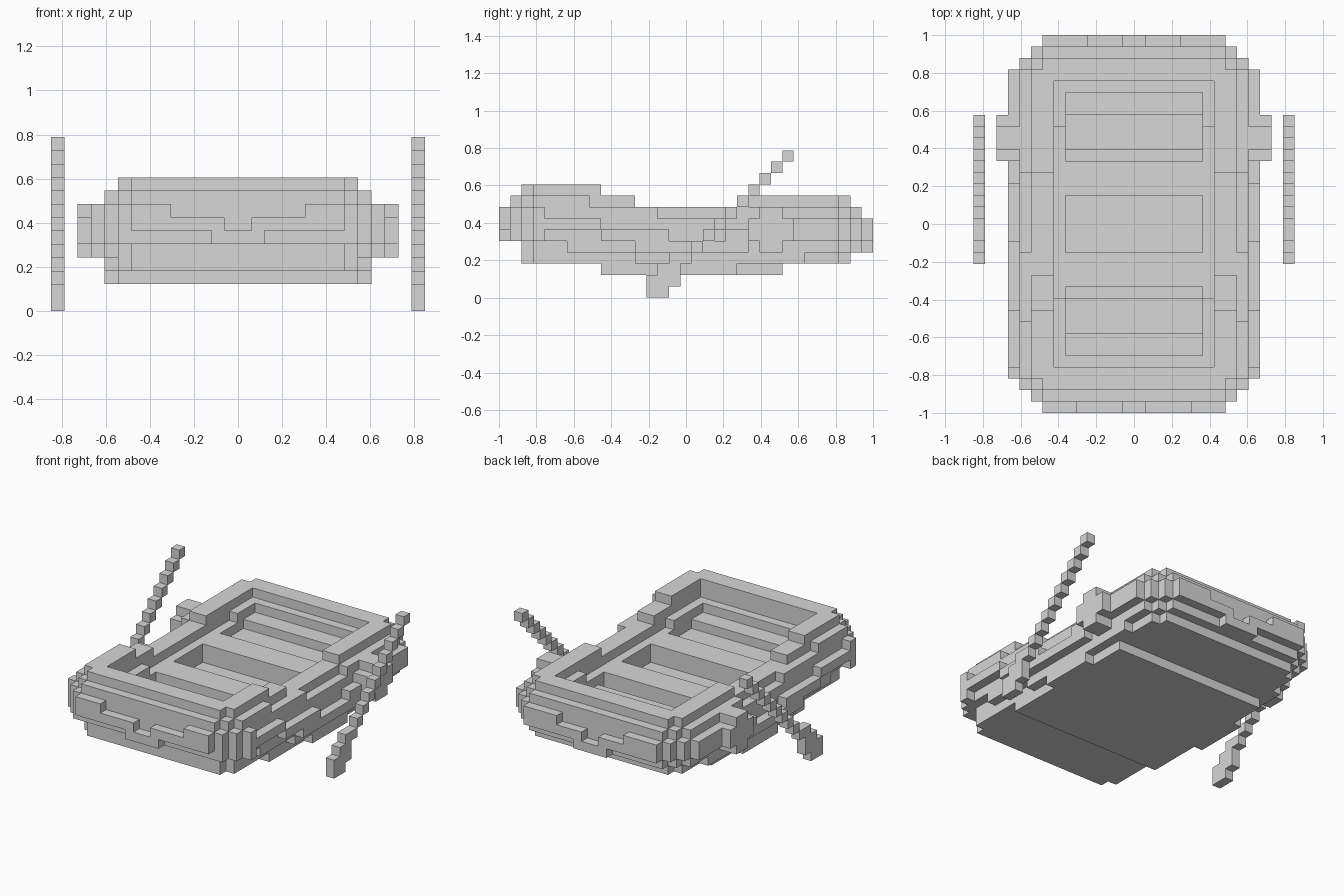
import bpy, bmesh

if "Cube" in bpy.data.objects:
    bpy.data.objects.remove(bpy.data.objects["Cube"])

U = 2 / 33  # size of one block
grey = bpy.data.materials.new("grey")
grey.diffuse_color = (0.68, 0.68, 0.68, 1)
grey.use_nodes = True
grey.node_tree.nodes["Principled BSDF"].inputs["Base Color"].default_value = grey.diffuse_color


def block_object(name, cells):
    """Outer skin of a set of unit blocks (i, j, k)."""
    bm = bmesh.new()
    verts = {}

    def vert(p):
        if p not in verts:
            verts[p] = bm.verts.new((p[0] * U, p[1] * U - 1, p[2] * U))
        return verts[p]

    for c in cells:
        for axis in range(3):
            for side in (0, 1):
                n = list(c)
                n[axis] += 2 * side - 1
                if tuple(n) in cells:
                    continue
                a, b = (axis + 1) % 3, (axis + 2) % 3
                quad = []
                for da, db in ((0, 0), (1, 0), (1, 1), (0, 1)):
                    p = list(c)
                    p[axis] += side
                    p[a] += da
                    p[b] += db
                    quad.append(vert(tuple(p)))
                bm.faces.new(quad if side else quad[::-1])
    me = bpy.data.meshes.new(name)
    bm.to_mesh(me)
    bm.free()
    me.materials.append(grey)
    ob = bpy.data.objects.new(name, me)
    bpy.context.collection.objects.link(ob)
    return ob


def step(j, *pairs):
    """Value of the first (limit, value) pair whose limit is above j."""
    for limit, value in pairs:
        if j < limit:
            return value


def mirrored(cells):
    return {(-1 - i, j, k) for i, j, k in cells}


def rope_range(a, j):
    """Bottom and top of the draped band around the hull."""
    if j == 0:
        return step(a, (1, (5, 6)), (2, (5, 7)), (5, (6, 7)), (99, (6, 8)))
    if j == 32:
        return step(a, (1, (4, 5)), (2, (4, 6)), (4, (5, 6)), (99, (5, 7)))
    return step(j, (4, (5, 8)), (9, (6, 7)), (12, (5, 6)), (15, (4, 6)),
                (20, (4, 5)), (22, (4, 6)), (27, (5, 7)), (99, (5, 7)))


hull, rope, benches = set(), set(), set()
for j in range(33):
    m = min(j, 32 - j)
    for a in range(11):
        d = min(m, min(10, 7 + m) - a)  # distance in from the outline
        if d < 0:
            continue
        target = hull
        if d == 0:
            target = rope
            lo, hi = rope_range(a, j)
        elif d == 1:
            lo = step(j, (6, 5), (12, 4), (15, 3), (21, 2), (27, 3), (99, 4))
            hi = step(j, (8, 9), (14, 8), (21, 7), (99, 8))
        else:
            lo = 2 if 9 <= j < 25 else 3
            hi = step(j, (9, 10), (12, 9), (21, 8), (99, 9))
            if a < 7 and 4 <= j < 29:
                # floor of the boat, rising at both ends
                hi = step(j, (7, 7), (10, 6), (23, 5), (26, 6), (99, 7))
                in_gap = 5 <= j < 11 or 14 <= j < 19 or 22 <= j < 28
                if a == 6 or not in_gap:
                    top = step(j, (10, 8), (25, 7), (99, 8))
                    benches |= {(a, j, k) for k in range(hi, top)}
        target |= {(a, j, k) for k in range(lo, hi)}

block_object("hull", hull | mirrored(hull))
block_object("draped_band", rope | mirrored(rope))
block_object("benches", benches | mirrored(benches))

# Round oar mounts on the sides
mount = {(i, j, k) for i in (10, 11) for j in range(22, 26)
         for k in range(4, 8) if j in (23, 24) or k in (5, 6)}

# Oars: diagonal shaft and wider blade
oar = {(13, k + 13, k) for k in range(3, 13)}
for j, lo, hi in ((13, 0, 2), (14, 0, 3), (15, 1, 4)):
    oar |= {(13, j, k) for k in range(lo, hi)}

for side, flip in (("right", False), ("left", True)):
    block_object(side + "_oar_mount", mirrored(mount) if flip else mount)
    block_object(side + "_oar", mirrored(oar) if flip else oar)
